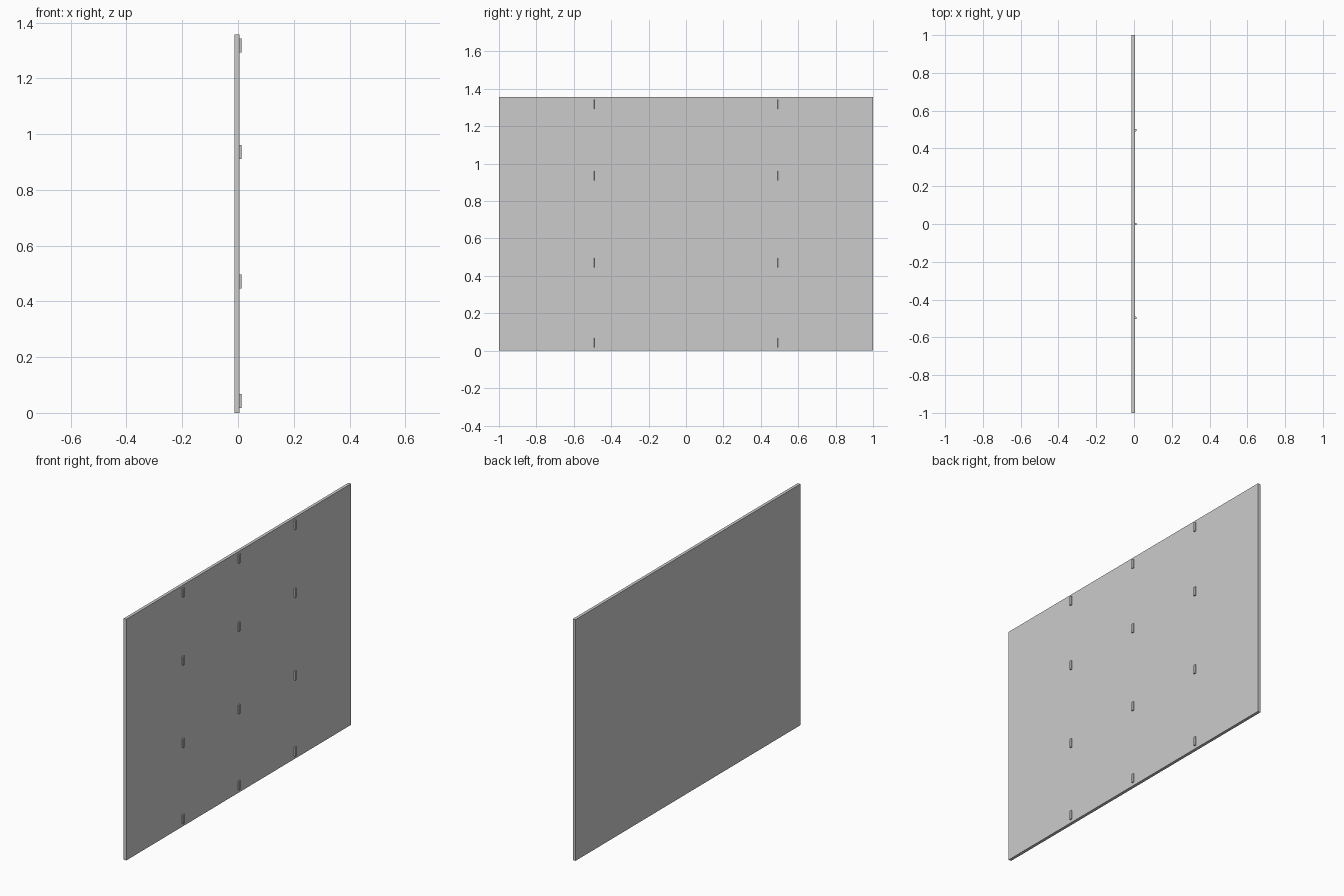
import bpy, bmesh

if "Cube" in bpy.data.objects:
    bpy.data.objects.remove(bpy.data.objects["Cube"])

HEIGHT = 1.357
BACK, FACE, CLIP_FRONT = -0.0125, 0.0045, 0.0125


def box(name, lo, hi, bevel=0.0):
    bm = bmesh.new()
    bmesh.ops.create_cube(bm, size=1)
    for v in bm.verts:
        v.co = [(a + b) / 2 + c * (b - a) for a, b, c in zip(lo, hi, v.co)]
    if bevel:
        # round only the upright outer edges
        edges = [e for e in bm.edges
                 if all(v.co.x > hi[0] - 1e-5 for v in e.verts)
                 and abs(e.verts[0].co.z - e.verts[1].co.z) > 1e-3]
        bmesh.ops.bevel(bm, geom=edges, offset=bevel, segments=3,
                        profile=0.5, affect='EDGES')
    mesh = bpy.data.meshes.new(name)
    bm.to_mesh(mesh)
    bm.free()
    obj = bpy.data.objects.new(name, mesh)
    bpy.context.collection.objects.link(obj)
    return obj


# Flat wall panel
box("panel", (BACK, -1, 0), (FACE, 1, HEIGHT))

# Mounting clips: three columns, four rows on the +x face
for z in (0.018, 0.446, 0.91, 1.293):
    for y in (-0.497, 0, 0.497):
        box("mounting_clip", (FACE - 0.001, y - 0.0065, z),
            (CLIP_FRONT, y + 0.0065, z + 0.05), bevel=0.003)
